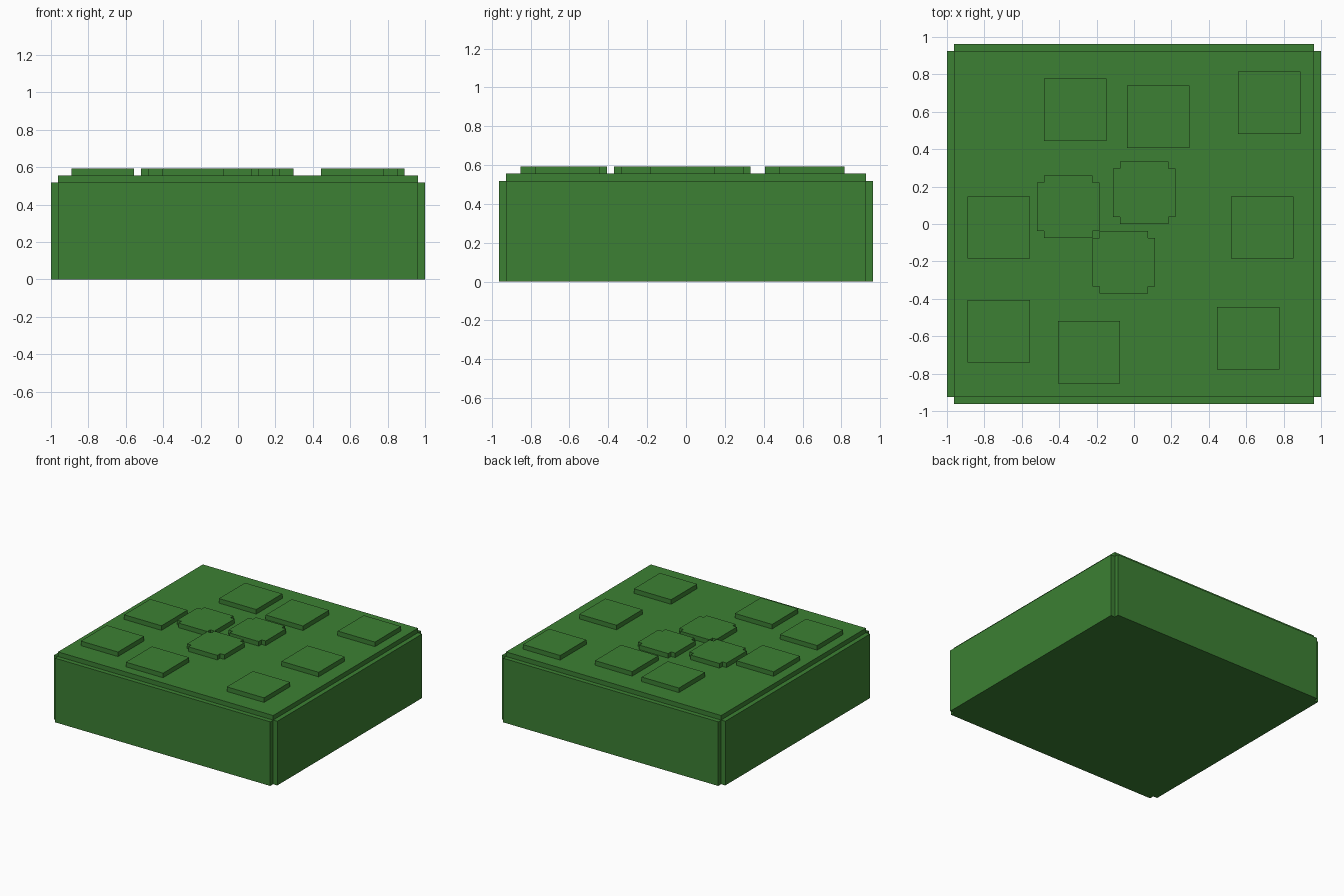
import bpy, bmesh

if "Cube" in bpy.data.objects:
    bpy.data.objects.remove(bpy.data.objects["Cube"])

U = 1 / 27  # one block of the model's grid

green = bpy.data.materials.new("leaf green")
green.diffuse_color = (0.045, 0.216, 0.033, 1)
green.use_nodes = True
green.node_tree.nodes["Principled BSDF"].inputs["Base Color"].default_value = green.diffuse_color


def outline(x0, y0, x1, y1, notch):
    """Rectangle, or a rectangle with a square notch in every corner."""
    if not notch:
        return [(x0, y0), (x1, y0), (x1, y1), (x0, y1)]
    n = notch
    return [(x0 + n, y0), (x1 - n, y0), (x1 - n, y0 + n), (x1, y0 + n),
            (x1, y1 - n), (x1 - n, y1 - n), (x1 - n, y1), (x0 + n, y1),
            (x0 + n, y1 - n), (x0, y1 - n), (x0, y0 + n), (x0 + n, y0 + n)]


def slab(name, rect, z0, z1, notch=0, bottom=False):
    """Extrude an outline from z0 to z1 (grid units)."""
    bm = bmesh.new()
    pts = outline(*rect, notch)
    low = [bm.verts.new((x * U, y * U, z0 * U)) for x, y in pts]
    high = [bm.verts.new((x * U, y * U, z1 * U)) for x, y in pts]
    bm.faces.new(high)
    if bottom:
        bm.faces.new(low[::-1])
    for i in range(len(pts)):
        j = (i + 1) % len(pts)
        bm.faces.new((low[i], low[j], high[j], high[i]))
    mesh = bpy.data.meshes.new(name)
    bm.to_mesh(mesh)
    bm.free()
    mesh.materials.append(green)
    obj = bpy.data.objects.new(name, mesh)
    bpy.context.collection.objects.link(obj)
    return obj


# Block body with notched upright corners, and the stepped-in top
slab("body", (-27, -26, 27, 26), 0, 14, notch=1, bottom=True)
slab("top_step", (-26, -25, 26, 25), 14, 15)

# Square raised tiles, by lower-left corner
for x, y in [(-13, 12), (-1, 11), (15, 13), (-24, -5),
             (14, -5), (-24, -20), (-11, -23), (12, -21)]:
    slab("square_tile", (x, y, x + 9, y + 9), 15, 16)

# Notched raised tiles in the middle
for x, y in [(-14, -2), (-3, 0), (-6, -10)]:
    slab("notched_tile", (x, y, x + 9, y + 9), 15, 16, notch=1)
